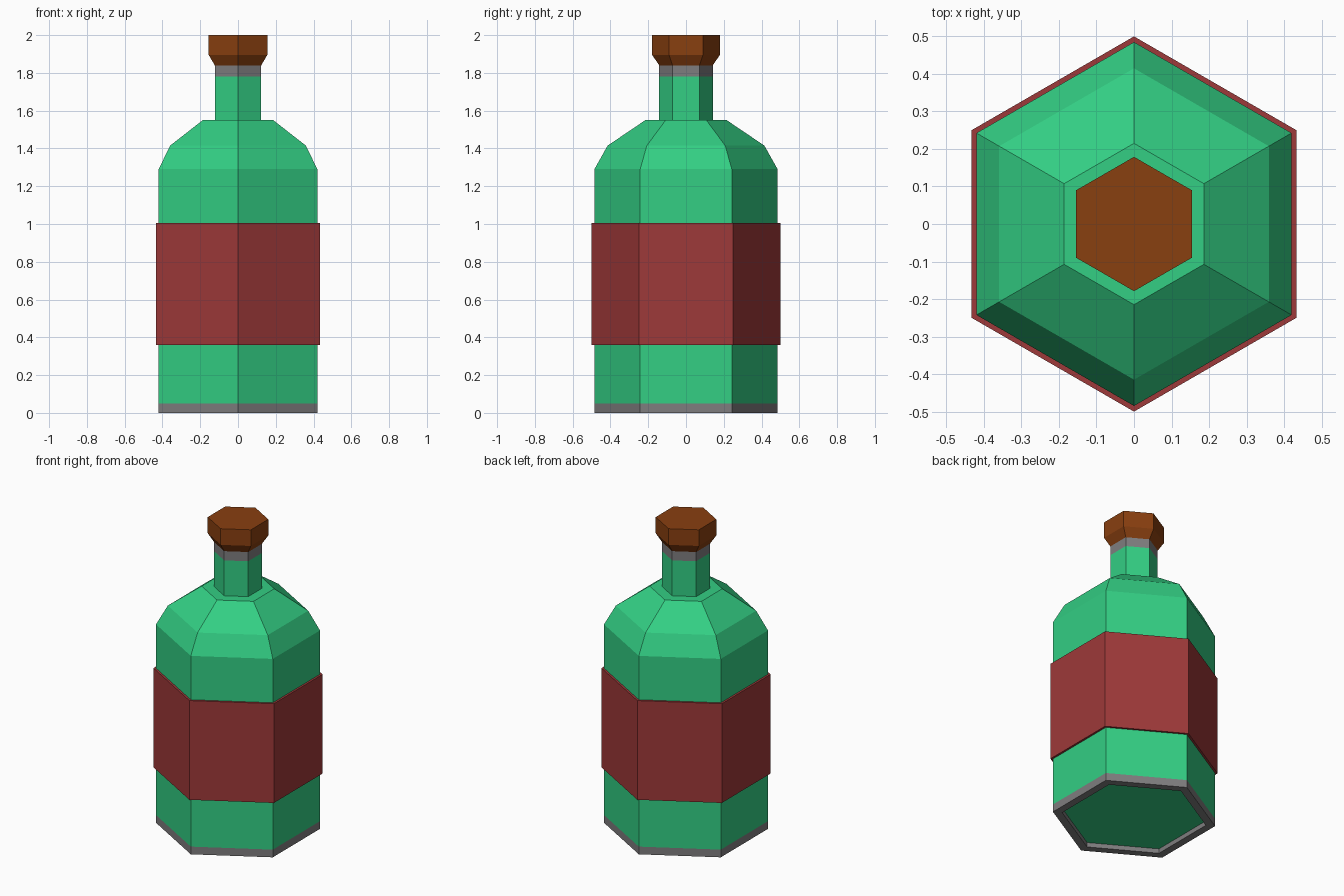
import bpy
import bmesh
from math import cos, sin, tau

SIDES = 6

cube = bpy.data.objects.get("Cube")
if cube:
    bpy.data.objects.remove(cube, do_unlink=True)


def make_material(name, rgb):
    mat = bpy.data.materials.new(name)
    mat.use_nodes = True
    mat.diffuse_color = (*rgb, 1)
    mat.node_tree.nodes["Principled BSDF"].inputs["Base Color"].default_value = (*rgb, 1)
    return mat


green = make_material("green glass", (0.033, 0.62, 0.23))
grey = make_material("grey trim", (0.21, 0.205, 0.21))
red = make_material("red label", (0.34, 0.041, 0.041))
brown = make_material("brown cork", (0.25, 0.05, 0.005))


def hex_lathe(name, profile, material, bottom=False, top=False):
    """Six-sided flat-shaded solid from (corner radius, height) pairs."""
    bm = bmesh.new()
    rings = []
    for r, z in profile:
        # corners point along the y axis
        angles = [tau * (i / SIDES + 0.25) for i in range(SIDES)]
        rings.append([bm.verts.new((r * cos(a), r * sin(a), z)) for a in angles])
    for low, high in zip(rings, rings[1:]):
        for i in range(SIDES):
            j = (i + 1) % SIDES
            bm.faces.new((low[i], low[j], high[j], high[i]))
    if bottom:
        bm.faces.new(rings[0][::-1])
    if top:
        bm.faces.new(rings[-1])
    mesh = bpy.data.meshes.new(name)
    bm.to_mesh(mesh)
    bm.free()
    mesh.materials.append(material)
    obj = bpy.data.objects.new(name, mesh)
    bpy.context.collection.objects.link(obj)
    return obj


BODY, NECK, LABEL = 0.485, 0.142, 0.5

# Foot rim around a recessed glass floor
hex_lathe("base_rim", [(0.43, 0.03), (0.43, 0), (BODY, 0), (BODY, 0.05)], grey)
hex_lathe("base_floor", [(0.43, 0.03), (0.43, 0.04)], green, bottom=True)

# Glass body, shoulder and neck
hex_lathe("bottle_body", [(BODY, 0.05), (BODY, 1.29), (0.415, 1.415), (0.215, 1.55),
                          (NECK, 1.55), (NECK, 1.78)], green)

# Wrapped label
hex_lathe("label", [(BODY, 0.36), (LABEL, 0.36), (LABEL, 1.005), (BODY, 1.005)], red)

# Neck ring and flared stopper
hex_lathe("neck_ring", [(NECK, 1.78), (NECK, 1.84)], grey)
hex_lathe("cork", [(NECK, 1.84), (0.179, 1.895), (0.179, 2)], brown, bottom=True, top=True)
